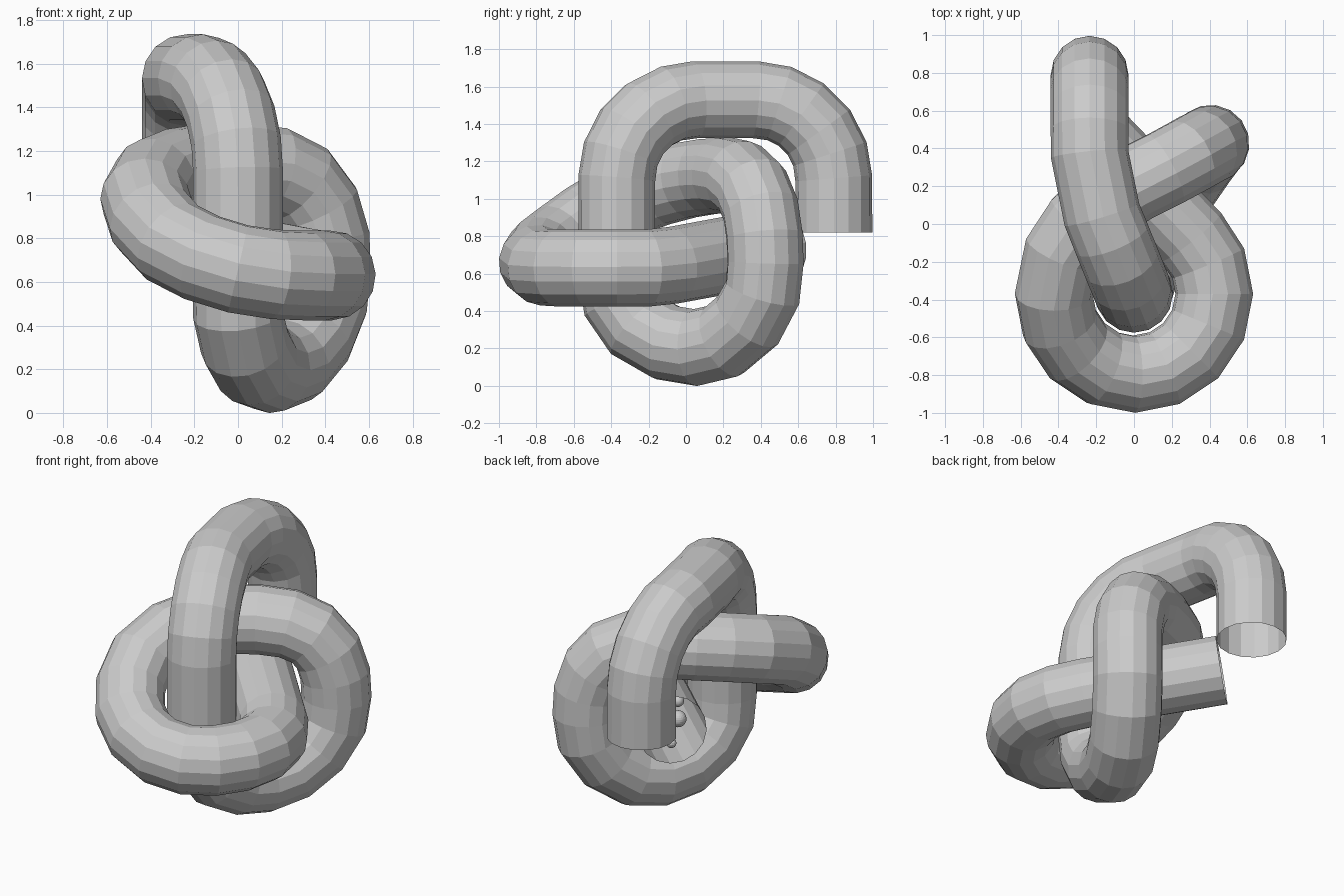
import bpy
from math import sin, cos, radians

if "Cube" in bpy.data.objects:
    bpy.data.objects.remove(bpy.data.objects["Cube"])

R = 0.42      # bend radius
path = []

# hanging end and the first bend over the top
path.append((-0.235, 0.79, 0.82))
for a in range(0, 91, 18):
    path.append((-0.235, 0.37 + R * cos(radians(a)), 1.11 + R * sin(radians(a))))

# second bend, swinging in to the middle and dropping down
for a in range(0, 91, 18):
    s, c = sin(radians(a)), cos(radians(a))
    path.append((-0.17 * (1 - s), 0.05 - R * s, 1.11 + R * c))

# bottom loop, rising at the back right and crossing to the left
path += [(0, -.37, .6), (0, -.35, .45), (.03, -.26, .32), (.08, -.1, .23),
         (.15, .05, .205), (.24, .2, .24), (.33, .33, .35), (.39, .41, .5),
         (.405, .425, .66), (.4, .42, .8), (.36, .4, .94), (.28, .355, 1.05),
         (.16, .29, 1.11), (0, .21, 1.125), (-.15, .12, 1.12),
         (-.28, 0, 1.1), (-.38, -.15, 1.06)]

# front ring around the vertical part
heights = [.98, .88, .78, .71, .66, .635, .63, .63, .63, .63, .645]
for i, z in enumerate(heights):
    a = radians(180 + i * 22.5)
    path.append((0.425 * cos(a), -0.37 + 0.425 * sin(a), z))

# straight open end
path.append((-.25, .5, .75))

# knotted tube, sixteen flat sides, open ends
curve = bpy.data.curves.new("knotted_tube", 'CURVE')
curve.dimensions = '3D'
curve.fill_mode = 'FULL'
curve.bevel_depth = 0.206
curve.bevel_resolution = 6
curve.use_fill_caps = False
spline = curve.splines.new('POLY')
spline.points.add(len(path) - 1)
for pt, co in zip(spline.points, path):
    pt.co = (*co, 1)
spline.use_smooth = False
bpy.context.collection.objects.link(bpy.data.objects.new("knotted_tube", curve))


# small balls inside the open end
def ball(name, loc, r, seg):
    bpy.ops.mesh.primitive_uv_sphere_add(segments=seg, ring_count=seg // 2,
                                         radius=r, location=loc)
    bpy.context.object.name = name


ball("upper_ball", (-.16, .31, .84), .035, 48)
ball("middle_ball", (-.16, .31, .725), .05, 24)
ball("lower_ball", (-.13, .335, .57), .03, 16)
bpy.context.view_layer.objects.active.select_set(False)
